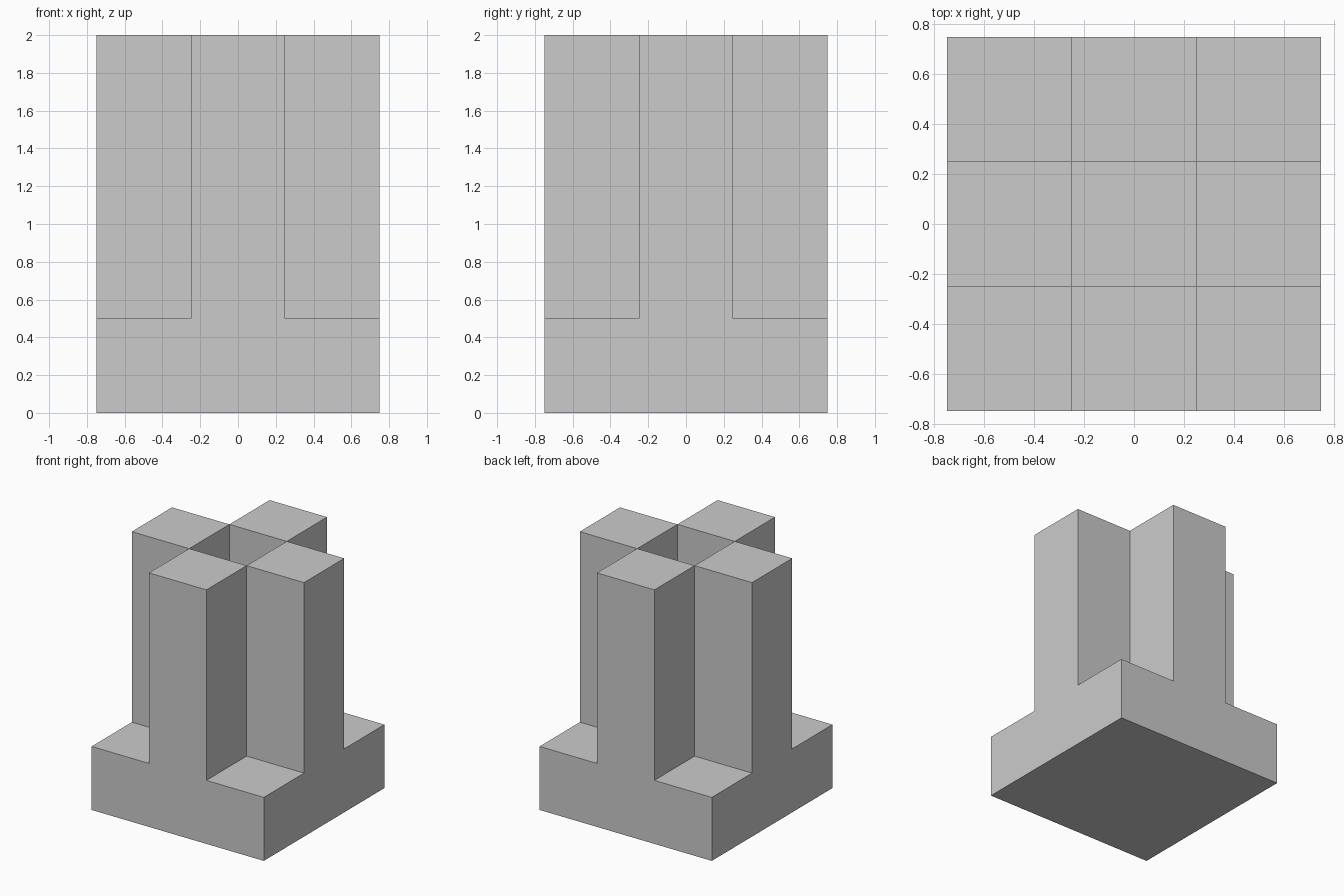
import bpy
import bmesh
from mathutils import Vector

cube = bpy.data.objects.get("Cube")
if cube:
    bpy.data.objects.remove(cube, do_unlink=True)

HALF = 0.75
BASE_HEIGHT = 0.5
TOTAL_HEIGHT = 2.0

grey = bpy.data.materials.new("light_grey")
grey.use_nodes = True
colour = (0.6, 0.6, 0.6, 1)
grey.diffuse_color = colour
grey.node_tree.nodes["Principled BSDF"].inputs["Base Color"].default_value = colour


def raise_faces(bm, faces, height):
    """Extrude faces straight up and return the raised faces."""
    geom = bmesh.ops.extrude_face_region(bm, geom=faces)["geom"]
    verts = [g for g in geom if isinstance(g, bmesh.types.BMVert)]
    bmesh.ops.translate(bm, verts=verts, vec=Vector((0, 0, height)))
    return [g for g in geom if isinstance(g, bmesh.types.BMFace)]


bm = bmesh.new()

# Square base plate, split in three by three cells
bmesh.ops.create_grid(bm, x_segments=3, y_segments=3, size=HALF)
cells = raise_faces(bm, bm.faces[:], BASE_HEIGHT)

# Four pillars on the middle cell of each side; corners and centre stay low
sides = []
for cell in cells:
    c = cell.calc_center_median()
    if (abs(c.x) > 0.1) != (abs(c.y) > 0.1):
        sides.append(cell)
for cell in sides:
    raise_faces(bm, [cell], TOTAL_HEIGHT - BASE_HEIGHT)

# Merge the coplanar faces of base and pillars
bmesh.ops.recalc_face_normals(bm, faces=bm.faces[:])
bmesh.ops.dissolve_limit(bm, angle_limit=0.01, verts=bm.verts[:], edges=bm.edges[:])

mesh = bpy.data.meshes.new("pillared_base")
bm.to_mesh(mesh)
bm.free()
mesh.materials.append(grey)
bpy.context.collection.objects.link(bpy.data.objects.new("pillared_base", mesh))
